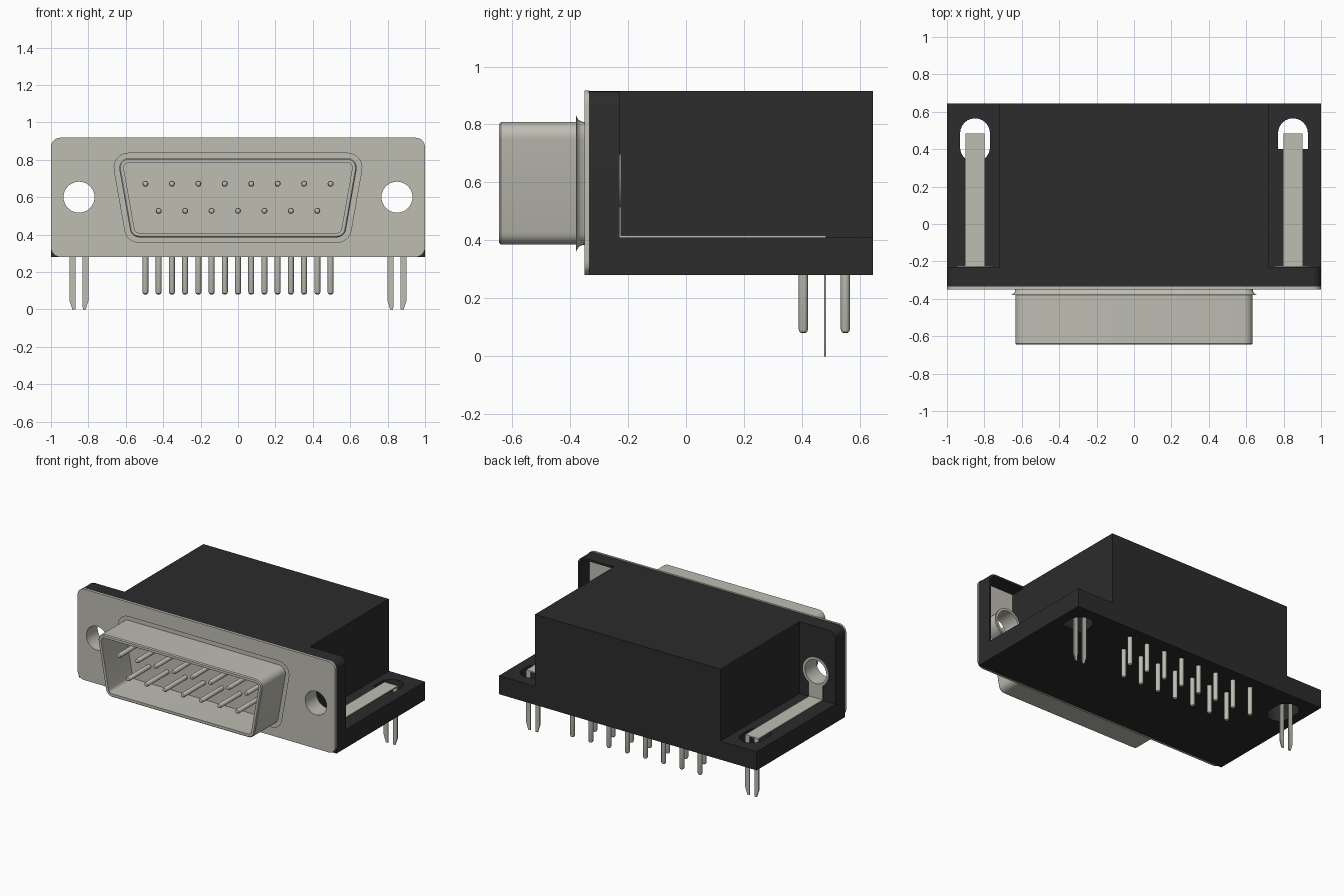
import bpy, bmesh, math
from math import sin, cos, radians, pi

cube = bpy.data.objects.get("Cube")
if cube:
    bpy.data.objects.remove(cube, do_unlink=True)


def material(name, rgb, rough):
    m = bpy.data.materials.new(name)
    m.use_nodes = True
    m.diffuse_color = (*rgb, 1)
    bsdf = m.node_tree.nodes["Principled BSDF"]
    bsdf.inputs["Base Color"].default_value = (*rgb, 1)
    bsdf.inputs["Roughness"].default_value = rough
    return m


METAL = material("warm grey metal", (0.52, 0.51, 0.45), 0.5)
BLACK = material("black plastic", (0.025, 0.025, 0.025), 0.6)
parts = []


def finish(name, bm, mat):
    bmesh.ops.recalc_face_normals(bm, faces=bm.faces[:])
    me = bpy.data.meshes.new(name)
    bm.to_mesh(me)
    bm.free()
    me.materials.append(mat)
    ob = bpy.data.objects.new(name, me)
    bpy.context.collection.objects.link(ob)
    parts.append(ob)
    return ob


def arc(cx, cy, r, a0, a1, n=6):
    return [(cx + r * cos(radians(a0 + (a1 - a0) * i / n)),
             cy + r * sin(radians(a0 + (a1 - a0) * i / n))) for i in range(n + 1)]


def circle(cx, cy, r, n=32):
    return arc(cx, cy, r, 0, 360, n)[:-1]


def rect(x0, x1, y0, y1):
    return [(x0, y0), (x1, y0), (x1, y1), (x0, y1)]


def place(p, axis, d):
    return (p[0], d, p[1]) if axis == "y" else (p[0], p[1], d)


def prism(name, loops, axis, a, b, mat):
    """Extrude an outline with optional holes from a to b along an axis."""
    bm = bmesh.new()
    edges = []
    for loop in loops:
        vs = [bm.verts.new(place(p, axis, a)) for p in loop]
        edges += [bm.edges.new((vs[i - 1], vs[i])) for i in range(len(vs))]
    if len(loops) == 1:
        bm.faces.new(vs)
    else:
        bmesh.ops.triangle_fill(bm, edges=edges, use_beauty=True)
    ext = bmesh.ops.extrude_face_region(bm, geom=bm.faces[:], use_keep_orig=True)
    moved = [g for g in ext["geom"] if isinstance(g, bmesh.types.BMVert)]
    bmesh.ops.translate(bm, verts=moved, vec=place((0, 0), axis, b - a))
    return finish(name, bm, mat)


def loft(bm, rings):
    """Skin a row of equal rings and cap both ends."""
    rows = [[bm.verts.new(p) for p in ring] for ring in rings]
    n = len(rows[0])
    for r0, r1 in zip(rows, rows[1:]):
        for i in range(n):
            bm.faces.new((r0[i - 1], r0[i], r1[i], r1[i - 1]))
    bm.faces.new(rows[0])
    bm.faces.new(rows[-1])


def pin(bm, u, v, axis, start, tip, r=0.016):
    s = 1 if tip > start else -1
    steps = [(start, r), (tip - s * 0.012, r), (tip - s * 0.004, r * 0.8), (tip, r * 0.4)]
    loft(bm, [[place(p, axis, d) for p in circle(u, v, q, 12)] for d, q in steps])


HOLE_X, HOLE_Z = 0.85, 0.60

# Plastic housing: rear block, flange and base
prism("rear_housing", [rect(-0.72, 0.72, -0.23, 0.645)], "z", 0.41, 0.915, BLACK)
flange = ([(-1, 0.28), (1, 0.28)] + arc(0.95, 0.865, 0.05, 0, 90)
          + arc(-0.95, 0.865, 0.05, 90, 180))
recess = [(0.72, 0.41), (0.985, 0.41)] + arc(0.945, 0.86, 0.04, 0, 90) + [(0.72, 0.90)]
prism("housing_flange", [flange, circle(-HOLE_X, HOLE_Z, 0.09), recess],
      "y", -0.335, -0.23, BLACK)
slot_long = arc(-0.85, 0.485, 0.08, 0, 180, 12) + arc(-0.85, 0.41, 0.08, 180, 360, 12)
slot_short = arc(0.85, 0.485, 0.08, 0, 180, 12) + [(0.77, 0.40), (0.93, 0.40)]
prism("housing_base", [rect(-1, 1, -0.23, 0.645), slot_long, slot_short],
      "z", 0.28, 0.41, BLACK)

# Metal face plate with rounded corners and two screw holes
c = 0.05
plate = (arc(1 - c, 0.918 - c, c, 0, 90) + arc(-1 + c, 0.918 - c, c, 90, 180)
         + arc(-1 + c, 0.28 + c, c, 180, 270) + arc(1 - c, 0.28 + c, c, 270, 360))
prism("face_plate", [plate, circle(HOLE_X, HOLE_Z, 0.083), circle(-HOLE_X, HOLE_Z, 0.083)],
      "y", -0.35, -0.335, METAL)


# Tapered socket shell, flared at its foot and open at the front
def shell_ring(y, r):
    pts = (arc(0.585, 0.758, r, -10, 90) + arc(-0.585, 0.758, r, 90, 190)
           + arc(-0.528, 0.435, r, 190, 270) + arc(0.528, 0.435, r, 270, 350))
    return [place(p, "y", y) for p in pts]


flare = [(-0.345 - 0.03 * sin(t), 0.08 - 0.03 * (1 - cos(t)))
         for t in (0, pi / 8, pi / 4, 3 * pi / 8)]
flare = [(-0.38 + 0.03 * (1 - sin(t)), 0.05 + 0.03 * (1 - cos(t)))
         for t in (pi / 2, 3 * pi / 8, pi / 4, pi / 8, 0)]
profile = flare + [(-0.638, 0.05), (-0.645, 0.044), (-0.645, 0.026), (-0.36, 0.026)]
bm = bmesh.new()
loft(bm, [shell_ring(y, r) for y, r in profile])
finish("socket_shell", bm, METAL)

# Contact pins: two staggered rows in the socket, two rows below the base
front, lower = bmesh.new(), bmesh.new()
STEP = 0.1414
for count, z, y in ((8, 0.672, 0.55), (7, 0.527, 0.405)):
    for i in range(count):
        x = (i - (count - 1) / 2) * STEP
        pin(front, x, z, "y", -0.355, -0.62)
        pin(lower, x, y, "z", 0.30, 0.08)
finish("contact_pins", front, METAL)
finish("board_pins", lower, METAL)

# Grounding brackets: eyelet, strap and forked board lock on each side
for side, s in (("left", 1), ("right", -1)):
    x = s * HOLE_X
    prism(side + "_eyelet_tube", [circle(x, HOLE_Z, 0.09), circle(x, HOLE_Z, 0.083)],
          "y", -0.336, -0.228, METAL)
    prism(side + "_eyelet_ring", [circle(x, HOLE_Z, 0.1), circle(x, HOLE_Z, 0.083)],
          "y", -0.235, -0.224, METAL)
    prism(side + "_bracket_upright", [rect(x - 0.052, x + 0.052, 0.411, 0.515)],
          "y", -0.233, -0.225, METAL)
    prism(side + "_bracket_strap", [rect(x - 0.052, x + 0.052, -0.233, 0.484)],
          "z", 0.408, 0.416, METAL)
    for k, name in ((1, "_outer_prong"), (-1, "_inner_prong")):
        k *= s
        prong = [(x + k * 0.052, 0.41), (x + k * 0.052, 0.05), (x + k * 0.036, 0.0),
                 (x + k * 0.02, 0.0), (x + k * 0.018, 0.41)]
        prism(side + name, [prong], "y", 0.476, 0.484, METAL)

# Smooth the round parts, keep hard edges sharp
bpy.ops.object.select_all(action="DESELECT")
for ob in parts:
    ob.select_set(True)
bpy.context.view_layer.objects.active = parts[0]
bpy.ops.object.shade_smooth_by_angle(angle=radians(35))
